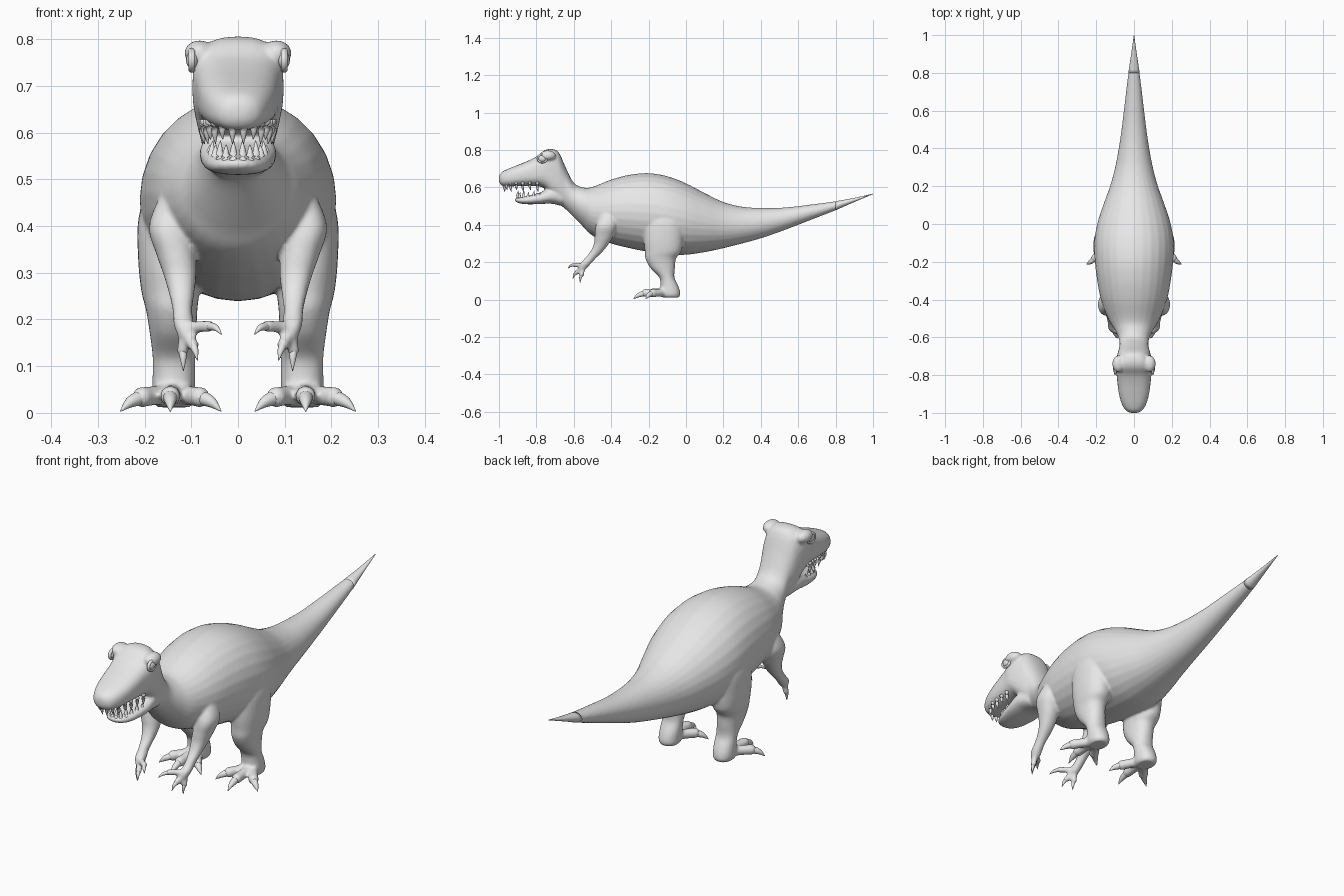
import bpy, bmesh, math
from mathutils import Vector, Matrix

if "Cube" in bpy.data.objects:
    bpy.data.objects.remove(bpy.data.objects["Cube"])

grey = bpy.data.materials.new("plain_grey")
grey.diffuse_color = (0.8, 0.8, 0.8, 1)
grey.use_nodes = True
grey.node_tree.nodes["Principled BSDF"].inputs["Base Color"].default_value = grey.diffuse_color


def make_object(name, bm):
    bmesh.ops.recalc_face_normals(bm, faces=bm.faces)
    for f in bm.faces:
        f.smooth = True
    me = bpy.data.meshes.new(name)
    bm.to_mesh(me)
    bm.free()
    me.materials.append(grey)
    ob = bpy.data.objects.new(name, me)
    bpy.context.collection.objects.link(ob)
    return ob


def smooth_rows(rows, steps):
    """Catmull-Rom interpolation between rows of numbers."""
    out = []
    for i in range(len(rows) - 1):
        a, b, c, d = (rows[max(i - 1, 0)], rows[i], rows[i + 1],
                      rows[min(i + 2, len(rows) - 1)])
        for k in range(steps):
            t = k / steps
            out.append([0.5 * (2 * q + (r - p) * t + (2 * p - 5 * q + 4 * r - s) * t * t
                               + (3 * q - p - 3 * r + s) * t ** 3)
                        for p, q, r, s in zip(a, b, c, d)])
    out.append(list(rows[-1]))
    return out


def skin_rings(bm, rings, n=28):
    """Closed loft; each ring is centre, two half-axis vectors, squareness."""
    loops = []
    for c, u, v, e in rings:
        loop = []
        for i in range(n):
            a = 2 * math.pi * i / n
            ca, sa = math.cos(a), math.sin(a)
            p = (c + u * math.copysign(abs(ca) ** (2 / e), ca)
                 + v * math.copysign(abs(sa) ** (2 / e), sa))
            loop.append(bm.verts.new(p))
        loops.append(loop)
    for a, b in zip(loops, loops[1:]):
        for i in range(n):
            j = (i + 1) % n
            bm.faces.new((a[i], a[j], b[j], b[i]))
    bm.faces.new(loops[0])
    bm.faces.new(loops[-1])


def long_loft(bm, rows, steps=4):
    """Rows along the length: y, top z, bottom z, half width, squareness."""
    skin_rings(bm, [(Vector((0, y, (t + b) / 2)), Vector((max(w, .001), 0, 0)),
                     Vector((0, 0, max((t - b) / 2, .001))), e)
                    for y, t, b, w, e in smooth_rows(rows, steps)])


def limb(bm, rows, side):
    """Rows down a limb: z, centre x, centre y, half width, half depth."""
    skin_rings(bm, [(Vector((x * side, y, z)), Vector((rx, 0, 0)), Vector((0, ry, 0)), 2.2)
                    for z, x, y, rx, ry in smooth_rows(rows, 4)])


def tube(bm, rows, side=1, n=14):
    """Round tapered tube; rows are x, y, z, radius."""
    pts = smooth_rows(rows, 4)
    cs = [Vector((p[0] * side, p[1], p[2])) for p in pts]
    rings = []
    for i, c in enumerate(cs):
        d = (cs[min(i + 1, len(cs) - 1)] - cs[max(i - 1, 0)]).normalized()
        u = d.cross(Vector((0, 0, 1)))
        u = u.normalized() if u.length > 0.01 else Vector((1, 0, 0))
        r = max(pts[i][3], 0.0006)
        rings.append((c, u * r, d.cross(u).normalized() * r, 2))
    skin_rings(bm, rings, n)


def ball(bm, centre, radii, side=1):
    m = Matrix.Translation((centre[0] * side, centre[1], centre[2])) @ Matrix.Diagonal((*radii, 1))
    bmesh.ops.create_uvsphere(bm, u_segments=24, v_segments=16, radius=1, matrix=m)


# Snout, skull, neck, trunk and tail
TAIL = [(.60, .50, .40, .054, 2), (.80, .526, .478, .030, 2), (.90, .544, .522, .015, 2),
        (1.0, .567, .564, .001, 2)]
SPINE = [(-1.0, .662, .630, .020, 2), (-.985, .682, .609, .046, 2.3), (-.95, .700, .605, .066, 2.5),
         (-.90, .720, .607, .080, 2.6), (-.85, .740, .608, .087, 2.7), (-.80, .765, .607, .092, 2.8),
         (-.76, .797, .597, .098, 2.8), (-.72, .806, .560, .094, 2.8), (-.68, .787, .515, .086, 2.5),
         (-.64, .700, .480, .076, 2.2), (-.60, .625, .440, .083, 2), (-.55, .600, .390, .108, 2),
         (-.50, .603, .342, .138, 2), (-.40, .642, .300, .175, 2), (-.30, .668, .275, .195, 2),
         (-.20, .676, .255, .207, 2), (-.10, .660, .242, .210, 2), (0, .622, .240, .195, 2),
         (.10, .570, .254, .163, 2), (.20, .522, .275, .127, 2), (.30, .497, .300, .100, 2),
         (.40, .490, .328, .081, 2), (.50, .491, .362, .066, 2)] + TAIL
JAW = [(-.66, .590, .500, .070, 2.3), (-.72, .600, .513, .082, 2.4), (-.78, .573, .511, .078, 2.5),
       (-.85, .555, .510, .064, 2.5), (-.895, .546, .516, .043, 2.3), (-.915, .540, .528, .016, 2)]
LEG = [(.50, .130, -.11, .055, .075), (.42, .145, -.115, .068, .105), (.33, .148, -.12, .066, .106),
       (.26, .145, -.122, .062, .098), (.22, .142, -.135, .055, .082), (.17, .139, -.125, .050, .066),
       (.12, .137, -.103, .046, .041), (.08, .137, -.090, .046, .046), (.05, .138, -.086, .046, .053),
       (.025, .138, -.083, .044, .052), (.012, .138, -.083, .036, .043)]
ARM = [(.47, .140, -.41, .025, .035), (.40, .147, -.425, .044, .056), (.34, .133, -.438, .042, .050),
       (.30, .125, -.452, .036, .040), (.26, .121, -.476, .028, .033), (.22, .119, -.512, .021, .029),
       (.19, .116, -.540, .022, .029), (.165, .112, -.553, .017, .021)]
# Digits: knuckle, pad centre, claw tip
TOES = [((.142, -.11, .042), (.145, -.215, .036), (.145, -.282, .003)),
        ((.150, -.11, .040), (.205, -.180, .034), (.252, -.215, .003)),
        ((.128, -.11, .040), (.082, -.180, .034), (.036, -.215, .003))]
FINGERS = [((.112, -.55, .182), (.063, -.592, .186), (.035, -.630, .168)),
           ((.112, -.55, .178), (.097, -.583, .146), (.087, -.605, .112)),
           ((.115, -.55, .175), (.118, -.558, .134), (.117, -.566, .090))]

body = bmesh.new()
long_loft(body, SPINE)
long_loft(body, JAW)
for s in (1, -1):
    limb(body, LEG, s)
    limb(body, ARM, s)
    # Brow ridge
    ball(body, (.083, -.74, .770), (.032, .045, .028), s)
    for digits, r in ((TOES, .024), (FINGERS, .0145)):
        for knuckle, pad, tip in digits:
            mid = [(a + b) / 2 for a, b in zip(knuckle, pad)]
            tube(body, [(*knuckle, r), (*mid, r * .88), (*pad, r * .92)], s)
            ball(body, pad, (r * .92,) * 3, s)
skin = make_object("body_skin", body)
remesh = skin.modifiers.new("blend_parts", 'REMESH')
remesh.mode = 'VOXEL'
remesh.voxel_size = 0.0065
remesh.use_smooth_shade = True
relax = skin.modifiers.new("relax", 'SMOOTH')
relax.factor = 0.5
relax.iterations = 5

# Fine point of the tail
tip_bm = bmesh.new()
long_loft(tip_bm, TAIL[1:])
make_object("tail_tip", tip_bm)

# Claws curve down from the end of each digit
for name, digits, r in (("toe_claws", TOES, .0165), ("finger_claws", FINGERS, .0095)):
    bm = bmesh.new()
    for s in (1, -1):
        for knuckle, pad, tip in digits:
            p, t = Vector(pad), Vector(tip)
            m = p.lerp(t, .55) + Vector((0, -.002, .006))
            tube(bm, [(*p, r), (*m, r * .72), (*t, .0008)], s)
    make_object(name, bm)

# Teeth along both jaws
UPPER = [(.012, -.972), (.034, -.960), (.050, -.938), (.061, -.908), (.067, -.873),
         (.072, -.835), (.075, -.795)]
LOWER = [(.010, -.900), (.026, -.890), (.039, -.870), (.049, -.845), (.056, -.815), (.062, -.785)]
for name, row, base, end in (("upper_teeth", UPPER, .628, .576), ("lower_teeth", LOWER, .535, .583)):
    bm = bmesh.new()
    for s in (1, -1):
        for i, (x, y) in enumerate(row):
            z = end + (base - end) * (.18 if i % 2 else 0)
            tube(bm, [(x, y, base, .0085), (x, y, (base + z) / 2, .0075),
                      (x * .96, y + .004, z, .0008)], s, 8)
    make_object(name, bm)

# Eyes with raised lids
eyes, lids = bmesh.new(), bmesh.new()
for s in (1, -1):
    ball(eyes, (.098, -.768, .755), (.013, .022, .018), s)
    rings = []
    for i in range(25):
        a = 2 * math.pi * i / 24
        out = Vector((0, math.cos(a), math.sin(a)))
        c = Vector((.099 * s, -.768 + .025 * out.y, .755 + .021 * out.z))
        rings.append((c, out * .0055, Vector((.0075, 0, 0)), 2))
    skin_rings(lids, rings, 10)
make_object("eyes", eyes)
make_object("eyelids", lids)
